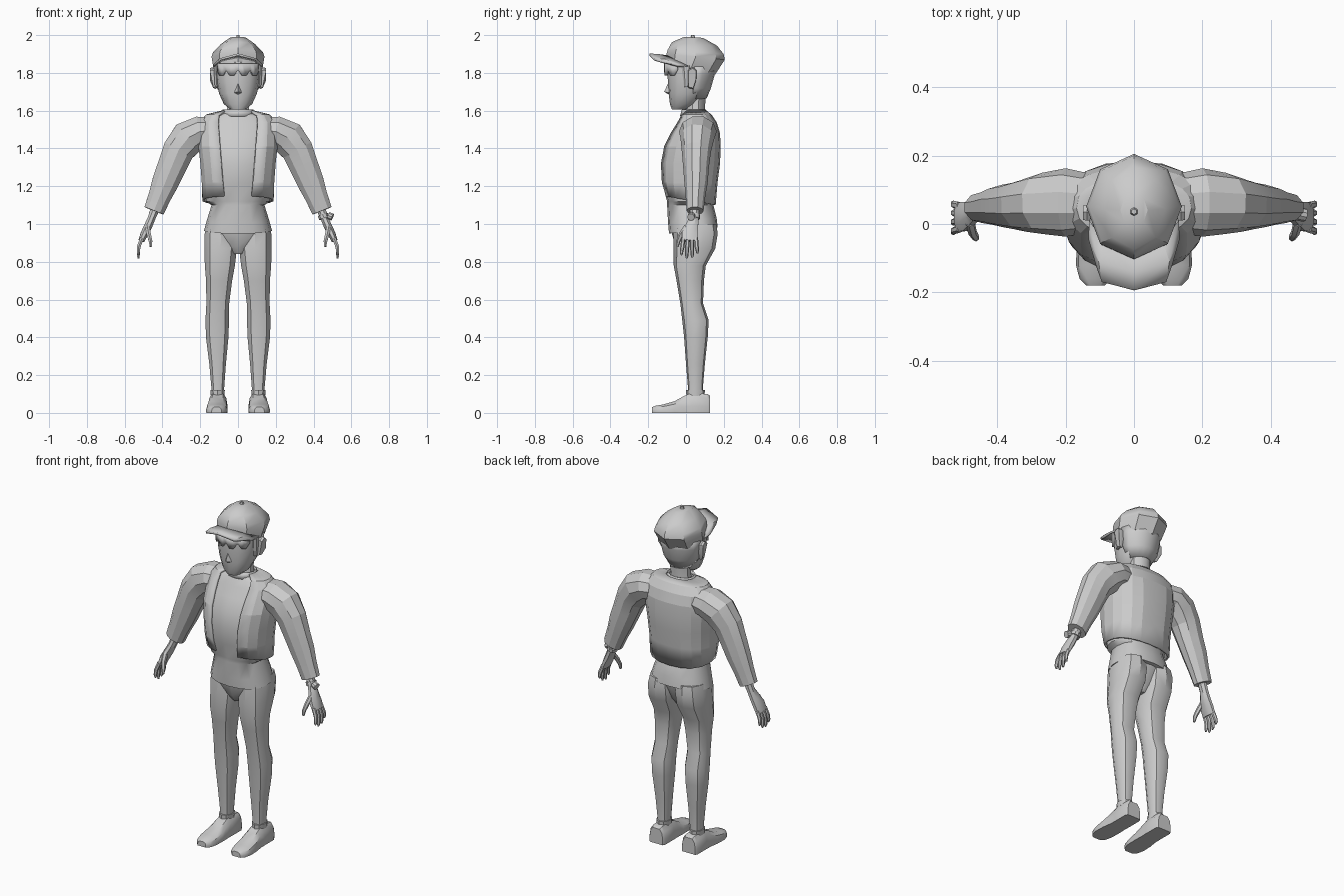
import bpy, bmesh, math
from mathutils import Vector

grey = bpy.data.materials.new("plain_grey")
grey.diffuse_color = (0.6, 0.6, 0.6, 1)


def make(name, verts, faces, mirror=False, thick=0, angle=35):
    me = bpy.data.meshes.new(name)
    me.from_pydata(verts, [], faces)
    bm = bmesh.new()
    bm.from_mesh(me)
    bmesh.ops.recalc_face_normals(bm, faces=bm.faces[:])
    bm.to_mesh(me)
    bm.free()
    me.materials.append(grey)
    me.shade_smooth()
    me.set_sharp_from_angle(angle=math.radians(angle))
    ob = bpy.data.objects.new(name, me)
    bpy.context.collection.objects.link(ob)
    if mirror:
        ob.modifiers.new("mirror", 'MIRROR').use_axis = (True, False, False)
    if thick:
        mod = ob.modifiers.new("thickness", 'SOLIDIFY')
        mod.thickness, mod.offset = thick, 0
    return ob


def skin(name, rings, closed=True, caps=True, **kw):
    """Join equal-length rings of points with quads."""
    n = len(rings[0])
    verts = [tuple(p) for r in rings for p in r]
    faces = []
    for i in range(len(rings) - 1):
        for j in range(n if closed else n - 1):
            k = (j + 1) % n
            faces.append((i * n + j, i * n + k, (i + 1) * n + k, (i + 1) * n + j))
    if closed and caps:
        faces.append(tuple(reversed(range(n))))
        faces.append(tuple(range((len(rings) - 1) * n, len(rings) * n)))
    return make(name, verts, faces, **kw)


def power(v, e):
    return math.copysign(abs(v) ** e, v)


def stack(name, rows, sides=12, e=1.0, tilts=None, turn=-90, **kw):
    """Level rings: x centre, half width, front y, back y, height."""
    rings = []
    for i, (cx, rx, yf, yb, z) in enumerate(rows):
        ring = []
        for k in range(sides):
            a = math.radians(turn) + 2 * math.pi * k / sides
            dy = power(math.sin(a), e) * (yb - yf) / 2
            ring.append((cx + power(math.cos(a), e) * rx, (yf + yb) / 2 + dy,
                         z + (tilts[i] * dy if tilts else 0)))
        rings.append(ring)
    return skin(name, rings, **kw)


def tube(name, pts, sides=8, **kw):
    """Rings across a bent path: x, y, z, radius sideways, radius front to back."""
    ps = [Vector(p[:3]) for p in pts]
    rings = []
    for i, p in enumerate(ps):
        t = (ps[min(i + 1, len(ps) - 1)] - ps[max(i - 1, 0)]).normalized()
        u = Vector((0, 1, 0)).cross(t).normalized()
        v = t.cross(u)
        rings.append([p + u * math.cos(a) * pts[i][3] + v * math.sin(a) * pts[i][4]
                      for a in [2 * math.pi * (k + .5) / sides for k in range(sides)]])
    return skin(name, rings, **kw)


# legs and pelvis
stack("leg", [(.108, .032, .01, .09, .07), (.107, .036, .01, .09, .14), (.108, .046, 0, .10, .26),
              (.11, .062, -.01, .115, .40), (.11, .065, -.02, .12, .49), (.107, .063, -.03, .09, .58),
              (.1, .072, -.05, .095, .7), (.096, .083, -.065, .105, .78), (.092, .09, -.065, .155, .87),
              (.09, .09, -.065, .168, .95), (.088, .08, -.06, .16, 1.0)], sides=10, e=.85, mirror=True)
stack("pelvis", [(0, .03, -.03, .08, .84), (0, .09, -.055, .11, .88), (0, .16, -.075, .14, .95),
                 (0, .165, -.085, .155, 1.0)], e=.85)
stack("trouser_cuff", [(.108, .038, .002, .098, .09), (.108, .04, 0, .1, .12)], sides=10, mirror=True)

# shoes, lofted from heel to toe: y, centre x, half width, height
shoe = []
for y, cx, w, h in [(.128, .107, .042, .09), (.115, .107, .05, .1), (.03, .107, .05, .105), (-.01, .108, .05, .09),
                    (-.06, .111, .055, .062), (-.12, .113, .055, .045), (-.16, .113, .045, .038),
                    (-.18, .113, .026, .03)]:
    shoe.append([(cx + w * a, y, h * b) for a, b in
                 [(-1, 0), (1, 0), (1.03, .35), (.9, .75), (.55, 1), (-.55, 1), (-.9, .75), (-1.03, .35)]])
skin("shoe", shoe, mirror=True)

# jacket rows: half width, front y, back y, height, half width of front opening
body = [(.185, -.1, .145, 1.125, .07), (.188, -.125, .155, 1.22, .08), (.195, -.132, .168, 1.32, .088),
        (.205, -.115, .172, 1.41, .095), (.205, -.08, .168, 1.48, .1), (.2, -.045, .152, 1.535, .104),
        (.165, -.025, .125, 1.575, .1), (.085, -.01, .1, 1.595, .07)]

# shirt with a hem that dips in front
shirt = [(0, .18, -.09, .168, .965), (0, .165, -.095, .162, 1.02), (0, .14, -.1, .145, 1.1)]
shirt += [(0, rx - .015, yf, yb - .012, z - .006) for rx, yf, yb, z, fx in body]
stack("shirt", shirt, sides=16, e=.85, tilts=[.12, .1] + [0] * 9)

# jacket body, open in front
half = []
for i, (rx, yf, yb, z, fx) in enumerate(body):
    a0 = math.asin((fx / rx) ** (1 / .85))
    ring = []
    for k in range(9):
        a = a0 + (math.pi - a0) * k / 8
        x = rx * power(math.sin(a), .85) if k < 8 else 0
        y = (yf + yb) / 2 - power(math.cos(a), .85) * (yb - yf + .012) / 2
        ring.append((x, y, z + (.025 * math.cos(a) if i == 0 else 0)))
    half.append(ring)
skin("jacket_body", half, closed=False, mirror=True, thick=.012, angle=12)

# sleeves
tube("sleeve", [(.12, .06, 1.495, .075, .085), (.2, .063, 1.49, .085, .1), (.265, .06, 1.455, .098, .09),
                (.315, .055, 1.39, .088, .078), (.352, .053, 1.3, .08, .068), (.385, .053, 1.22, .074, .062),
                (.415, .05, 1.145, .063, .052), (.445, .048, 1.07, .057, .045)],
     sides=10, mirror=True, angle=12)

# hands
tube("palm", [(.435, .048, 1.09, .026, .026), (.458, .042, 1.03, .022, .026), (.475, .032, .99, .023, .036),
              (.495, .022, .95, .022, .046), (.512, .02, .91, .017, .046)], mirror=True)
for i, (y0, y1, z) in enumerate([(-.014, -.024, .835), (.009, .004, .818), (.032, .033, .823), (.053, .06, .845)]):
    tube("finger_%d" % (i + 1), [(.508, y0, .925, .012, .011), (.526, (y0 + y1) / 2, .88, .011, .011),
                                 (.528, y1, z + .015, .009, .009), (.526, y1, z, .005, .005)],
         sides=6, mirror=True)
tube("thumb", [(.48, .005, .985, .014, .016), (.472, -.025, .945, .013, .014), (.463, -.04, .91, .011, .011),
               (.462, -.045, .88, .006, .006)], sides=6, mirror=True)

# wristwatch on one side only
tube("watch_strap", [(.449, .044, 1.05, .029, .031), (.456, .042, 1.03, .029, .032)], sides=10)
tube("watch_face", [(.478, .03, 1.045, .02, .02), (.5, .026, 1.036, .02, .02)], sides=10)

# neck and collar
stack("neck", [(0, .075, -.01, .1, 1.565), (0, .06, .0, .1, 1.61), (0, .06, .0, .105, 1.68)], sides=10)
stack("collar", [(0, .085, -.028, .108, 1.57), (0, .077, -.018, .102, 1.605)], caps=False, thick=.008)

# head
stack("head", [(0, .04, -.075, -.0, 1.607), (0, .075, -.085, .06, 1.635), (0, .1, -.092, .1, 1.69),
               (0, .115, -.096, .125, 1.75), (0, .12, -.098, .14, 1.81), (0, .12, -.095, .145, 1.87)], e=.9)
make("nose", [(0, -.09, 1.755), (.02, -.088, 1.695), (0, -.116, 1.7), (-.02, -.088, 1.695), (0, -.09, 1.685)],
     [(0, 2, 1), (0, 3, 2), (1, 2, 4), (2, 3, 4)], angle=60)
ear = [[(x, .03 + s * y, 1.77 + s * z) for y, z in
        [(-.018, -.05), (.008, -.055), (.024, -.01), (.026, .045), (.005, .06), (-.02, .045)]]
       for x, s in [(.105, .8), (.138, 1), (.149, .9)]]
for ring in ear[1:]:
    for j in (0, 1):
        ring[j] = (ring[j][0] - .018, ring[j][1], ring[j][2])
skin("ear", ear, mirror=True)

# hair: ragged fringe, sideburns and nape
fringe = [[], []]
for k in range(13):
    a = math.radians(-60 + 10 * k)
    for row, z in enumerate([1.85, 1.785 if k % 3 else 1.815]):
        fringe[row].append((.124 * math.sin(a), .02 - .13 * math.cos(a), z))
skin("hair_fringe", fringe, closed=False, thick=.012)
stack("sideburn", [(.112, .012, -.01, .015, 1.725), (.118, .013, -.025, .03, 1.84)], sides=6, mirror=True)
nape = [[(r * math.sin(math.radians(a)), .02 - d * math.cos(math.radians(a)), z)
         for a in range(100, 261, 20)] for r, d, z in
        [(.07, .085, 1.665), (.11, .108, 1.72), (.124, .128, 1.79), (.125, .135, 1.84)]]
skin("hair_nape", nape, closed=False, thick=.008)

# cap with crown, button and arched peak
stack("cap_crown", [(0, .13, -.1, .155, 1.825), (0, .14, -.103, .205, 1.885), (0, .132, -.097, .2, 1.91),
                    (0, .09, -.075, .165, 1.953), (0, .04, -.01, .09, 1.988)],
      sides=8, tilts=[-.26, -.1, -.08, -.08, -.05])
stack("cap_button", [(0, .014, .022, .05, 1.984), (0, .008, .028, .044, 2.0)], sides=6)
peak = [[(.128, .01, 1.833), (.085, -.06, 1.868), (0, -.085, 1.885)],
        [(.13, -.045, 1.838), (.1, -.11, 1.868), (0, -.14, 1.893)],
        [(.105, -.125, 1.855), (.092, -.17, 1.872), (0, -.194, 1.897)]]
skin("cap_peak", peak, closed=False, mirror=True, thick=.012, angle=20)
